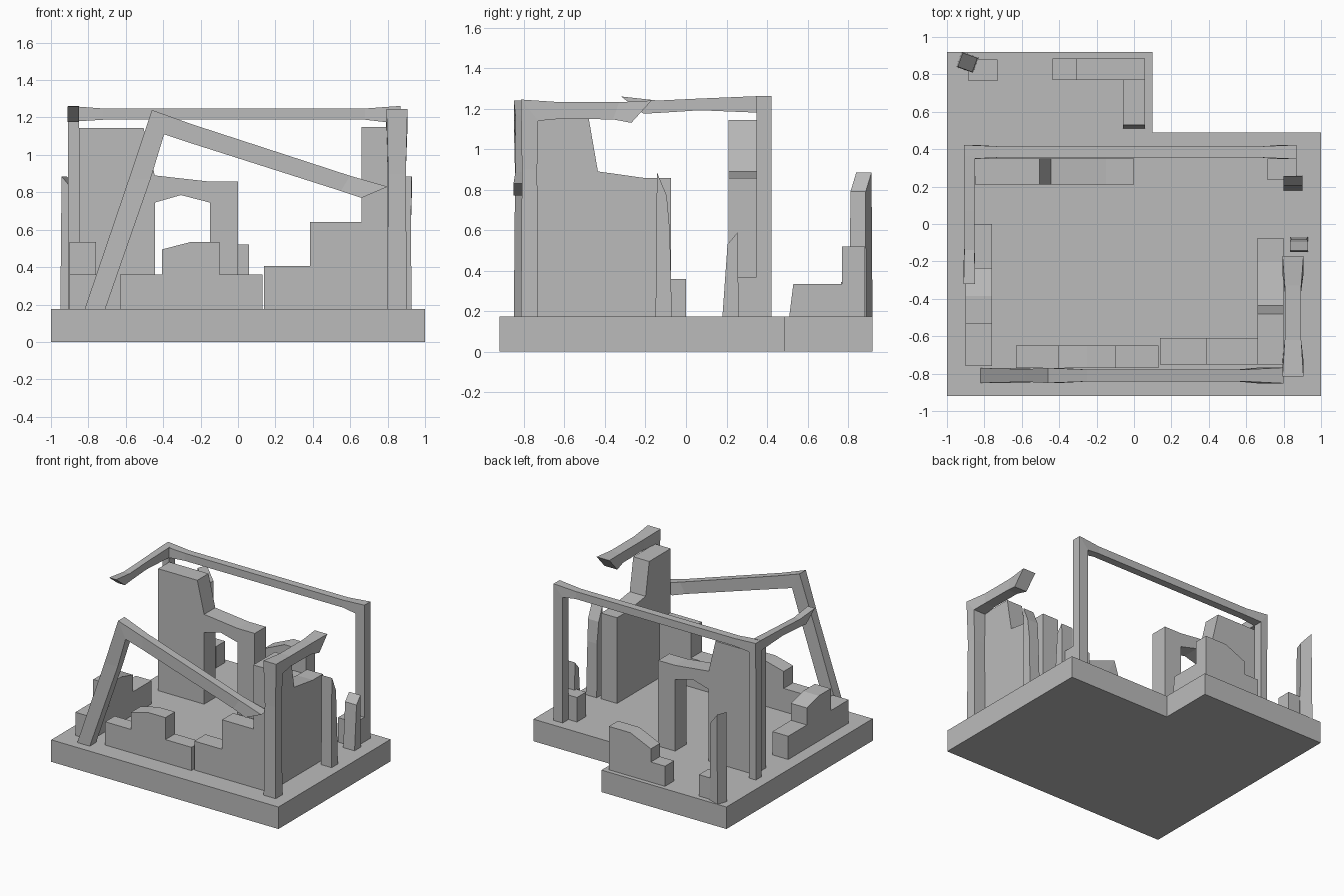
import bpy, bmesh

if "Cube" in bpy.data.objects:
    bpy.data.objects.remove(bpy.data.objects["Cube"], do_unlink=True)

# Single stone-grey material
stone = bpy.data.materials.new("stone_grey")
stone.use_nodes = True
GREY = (0.5, 0.5, 0.5, 1)
stone.diffuse_color = GREY
for node in stone.node_tree.nodes:
    if node.type == 'BSDF_PRINCIPLED':
        node.inputs["Base Color"].default_value = GREY

FLOOR = 0.175


def place(axis, a, b, t):
    return {'x': (t, a, b), 'y': (a, t, b), 'z': (a, b, t)}[axis]


def finish(name, bm):
    bmesh.ops.recalc_face_normals(bm, faces=bm.faces)
    mesh = bpy.data.meshes.new(name)
    bm.to_mesh(mesh)
    bm.free()
    mesh.materials.append(stone)
    obj = bpy.data.objects.new(name, mesh)
    bpy.context.collection.objects.link(obj)
    return obj


def prism(name, axis, profile, lo, hi):
    """Extrude a flat outline along an axis."""
    bm = bmesh.new()
    rings = [[bm.verts.new(place(axis, a, b, t)) for a, b in profile] for t in (lo, hi)]
    for ring in rings:
        bm.faces.new(ring)
    n = len(profile)
    for i in range(n):
        j = (i + 1) % n
        bm.faces.new((rings[0][i], rings[0][j], rings[1][j], rings[1][i]))
    return finish(name, bm)


def timber(name, axis, centre, stations):
    """Loft a squared timber through stations: outer edge, inner edge, half thickness."""
    bm = bmesh.new()
    rings = []
    for (oa, ob), (ia, ib), half in stations:
        rings.append([bm.verts.new(place(axis, a, b, centre + s * half))
                      for a, b, s in ((oa, ob, -1), (oa, ob, 1), (ia, ib, 1), (ia, ib, -1))])
    for r, q in zip(rings, rings[1:]):
        for i in range(4):
            j = (i + 1) % 4
            bm.faces.new((r[i], r[j], q[j], q[i]))
    bm.faces.new(rings[0])
    bm.faces.new(rings[-1])
    return finish(name, bm)


def wall(name, axis, top, lo, hi):
    """Wall standing on the floor, given its ragged top line."""
    outline = [(top[0][0], FLOOR)] + top + [(top[-1][0], FLOOR)]
    return prism(name, axis, outline, lo, hi)


# L-shaped ground slab
prism("ground_slab", 'z', [(-1, -0.92), (1, -0.92), (1, 0.49), (0.1, 0.49), (0.1, 0.92), (-1, 0.92)], 0, FLOOR)

# Tall wall with doorway
prism("doorway_wall", 'y', [
    (-0.85, FLOOR), (-0.85, 1.145), (-0.505, 1.145), (-0.445, 0.89), (-0.15, 0.857), (0, 0.857),
    (0, FLOOR), (-0.15, FLOOR), (-0.15, 0.745), (-0.305, 0.785), (-0.445, 0.745), (-0.445, FLOOR)],
    0.21, 0.35)

# Tall side wall
wall("side_wall", 'x', [(-0.75, 1.15), (-0.48, 1.15), (-0.435, 0.89), (-0.2, 0.857), (-0.075, 0.857)], 0.66, 0.80)

# Stepped and broken low walls
wall("front_step_wall", 'y', [(0.14, 0.405), (0.385, 0.405), (0.385, 0.64), (0.66, 0.64)], -0.75, -0.61)
wall("front_low_wall", 'y', [
    (-0.63, 0.36), (-0.405, 0.36), (-0.405, 0.495), (-0.25, 0.535),
    (-0.1, 0.535), (-0.1, 0.36), (0.13, 0.36)], -0.77, -0.65)
wall("side_low_wall", 'x', [
    (-0.76, 0.36), (-0.535, 0.36), (-0.535, 0.535), (-0.385, 0.535),
    (-0.235, 0.495), (-0.235, 0.36), (0, 0.36)], -0.9, -0.76)
wall("rear_low_wall", 'y', [
    (-0.435, 0.335), (-0.31, 0.335), (-0.31, 0.44), (-0.13, 0.52), (0.06, 0.52)], 0.77, 0.885)
prism("rear_return_wall", 'x', [(0.51, FLOOR), (0.53, 0.335), (0.77, 0.335), (0.77, FLOOR)], -0.06, 0.06)
wall("rear_corner_block", 'y', [(-0.885, 0.345), (-0.73, 0.345)], 0.765, 0.88)
wall("corner_block", 'y', [(0.715, 0.37), (0.87, 0.37)], 0.235, 0.35)

# Leaning front frame with fallen beam
timber("front_leaning_frame", 'y', -0.81, [
    ((-0.82, FLOOR), (-0.71, FLOOR), 0.04),
    ((-0.584, 0.87), (-0.468, 0.87), 0.034),
    ((-0.46, 1.24), (-0.395, 1.11), 0.04),
    ((-0.25, 1.165), (-0.25, 1.062), 0.032),
    ((0.6, 0.888), (0.55, 0.807), 0.032),
    ((0.8, 0.83), (0.66, 0.77), 0.042)])

# Side post with snapped beam
timber("side_frame", 'x', 0.85, [
    ((-0.815, FLOOR), (-0.73, FLOOR), 0.053),
    ((-0.81, 0.9), (-0.735, 0.9), 0.047),
    ((-0.815, 1.245), (-0.73, 1.14), 0.056),
    ((-0.62, 1.232), (-0.62, 1.15), 0.044),
    ((-0.33, 1.232), (-0.36, 1.147), 0.044),
    ((-0.17, 1.24), (-0.27, 1.13), 0.056)])

# Back frame with two posts
timber("back_frame", 'y', 0.385, [
    ((-0.91, FLOOR), (-0.85, FLOOR), 0.036),
    ((-0.91, 1.262), (-0.85, 1.18), 0.038),
    ((-0.72, 1.248), (-0.72, 1.188), 0.03),
    ((0.68, 1.248), (0.68, 1.188), 0.03),
    ((0.87, 1.262), (0.79, 1.175), 0.038),
    ((0.87, FLOOR), (0.79, FLOOR), 0.038)])
timber("side_broken_beam", 'x', -0.88, [
    ((0.36, 1.262), (0.36, 1.18), 0.03),
    ((0.07, 1.25), (0.07, 1.192), 0.026),
    ((-0.14, 1.24), (-0.12, 1.18), 0.027),
    ((-0.32, 1.26), (-0.21, 1.175), 0.031)])

# Snapped post stumps
timber("side_stump", 'x', 0.882, [
    ((-0.15, FLOOR), (-0.07, FLOOR), 0.047),
    ((-0.147, 0.6), (-0.08, 0.6), 0.042),
    ((-0.143, 0.885), (-0.095, 0.77), 0.047)])
timber("corner_stump", 'x', 0.85, [
    ((0.26, FLOOR), (0.18, FLOOR), 0.05),
    ((0.255, 0.59), (0.205, 0.53), 0.05)])
rear = timber("rear_stump", 'y', 0, [
    ((-0.048, FLOOR), (0.048, FLOOR), 0.043),
    ((-0.042, 0.885), (0.042, 0.79), 0.04)])
rear.location = (-0.89, 0.864, 0)
rear.rotation_euler.z = -0.35
